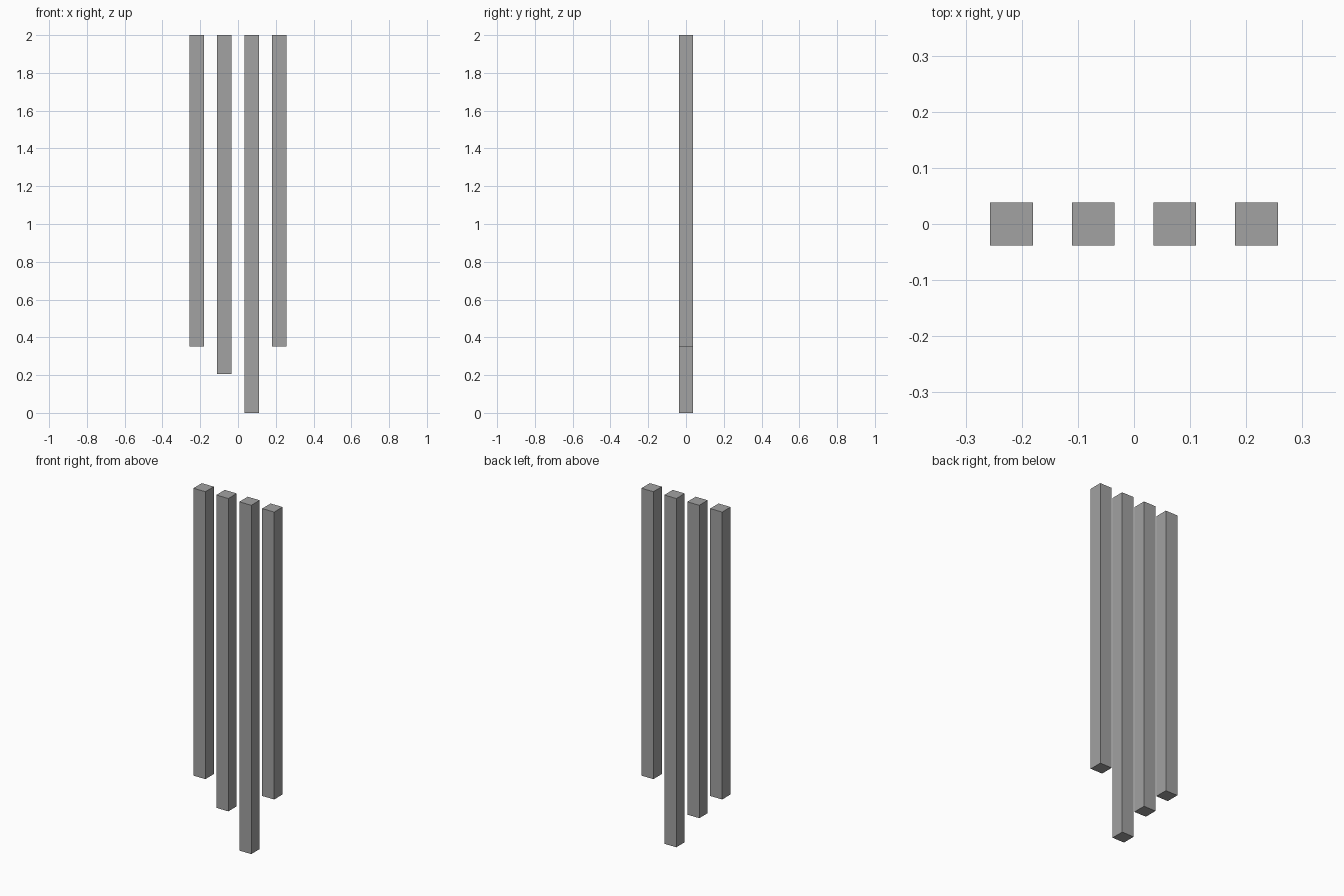
import bpy

if "Cube" in bpy.data.objects:
    bpy.data.objects.remove(bpy.data.objects["Cube"])

# One flat grey for all bars
grey = bpy.data.materials.new("mid_grey")
grey.diffuse_color = (0.36, 0.36, 0.36, 1)
grey.use_nodes = True
grey.node_tree.nodes["Principled BSDF"].inputs["Base Color"].default_value = grey.diffuse_color

WIDTH, TOP = 0.076, 2.0

# Hanging square bars: evenly spaced in x, flush at the top, different lengths
SPACING = 0.1455
for i, bottom in enumerate((0.352, 0.206, 0.0, 0.352)):
    x = (i - 1.5) * SPACING
    bpy.ops.mesh.primitive_cube_add(size=1, location=(x, 0, (TOP + bottom) / 2))
    bar = bpy.context.object
    bar.name = f"hanging_bar_{i + 1}"
    bar.scale = (WIDTH, WIDTH, TOP - bottom)
    bpy.ops.object.transform_apply(location=False, rotation=False, scale=True)
    bar.data.materials.append(grey)
